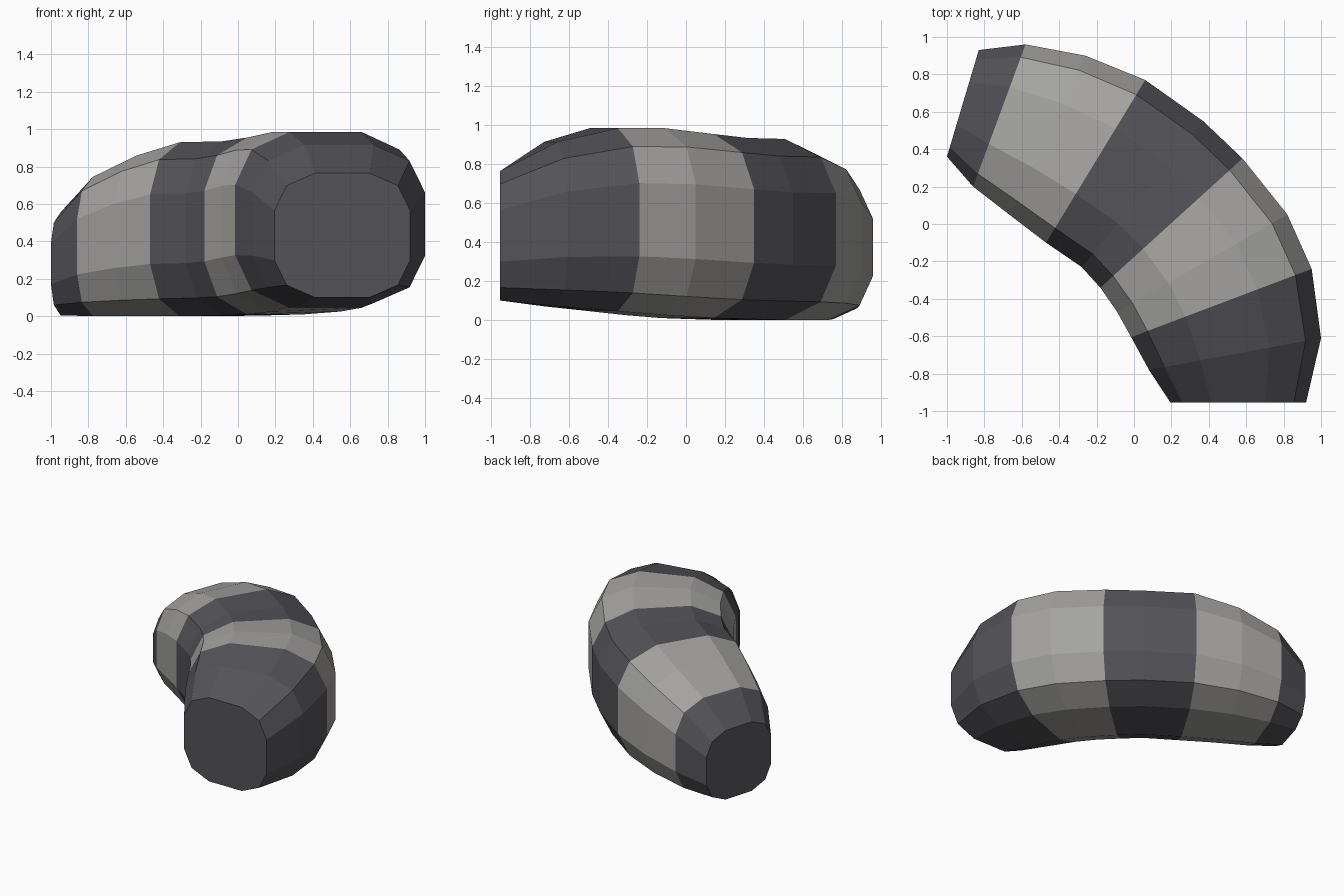
import bpy
import bmesh
from mathutils import Vector

default_cube = bpy.data.objects.get("Cube")
if default_cube:
    bpy.data.objects.remove(default_cube, do_unlink=True)


def make_material(name, colour):
    material = bpy.data.materials.new(name)
    material.use_nodes = True
    material.diffuse_color = (*colour, 1)
    shader = material.node_tree.nodes["Principled BSDF"]
    shader.inputs["Base Color"].default_value = (*colour, 1)
    shader.inputs["Roughness"].default_value = 0.8
    return material


dark_grey = make_material("dark grey", (0.088, 0.086, 0.098))
light_grey = make_material("light grey", (0.37, 0.365, 0.35))

# Rounded-square cross-section: one corner, mirrored into all four quadrants
corner = [(1, 0.4), (0.82, 0.8), (0.4, 1)]
section = (corner
           + [(-u, v) for u, v in reversed(corner)]
           + [(-u, -v) for u, v in corner]
           + [(u, -v) for u, v in reversed(corner)])

# Upright rings along the bend: outer point, inner point, (bottom, top)
rings = [
    ((-0.83, 0.93), (-1.0, 0.36), (0.005, 0.555)),
    ((-0.58, 0.96), (-0.86, 0.2), (0, 0.745)),
    ((-0.26, 0.9), (-0.66, 0.045), (0, 0.86)),
    ((0.06, 0.77), (-0.47, -0.1), (0, 0.93)),
    ((0.37, 0.55), (-0.28, -0.23), (0.005, 0.935)),
    ((0.58, 0.35), (-0.18, -0.34), (0.01, 0.955)),
    ((0.82, 0.05), (-0.09, -0.47), (0.025, 0.985)),
    ((0.95, -0.24), (-0.015, -0.605), (0.045, 0.985)),
    ((1.0, -0.61), (0.08, -0.78), (0.07, 0.915)),
    ((0.92, -0.955), (0.195, -0.955), (0.1, 0.765)),
]

bm = bmesh.new()
loops = []
for outer, inner, (bottom, top) in rings:
    outer, inner = Vector(outer), Vector(inner)
    centre, reach = (outer + inner) / 2, (outer - inner) / 2
    middle, half_height = (top + bottom) / 2, (top - bottom) / 2
    loop = []
    for u, v in section:
        x, y = centre + reach * u
        loop.append(bm.verts.new((x, y, middle + half_height * v)))
    loops.append(loop)

# Skin between rings, in alternating bands two rings long
for i, (a, b) in enumerate(zip(loops, loops[1:])):
    for j in range(len(section)):
        k = (j + 1) % len(section)
        face = bm.faces.new((a[j], a[k], b[k], b[j]))
        face.material_index = ((i + 1) // 2) % 2

# Flat dark end caps
for loop in (loops[0], loops[-1]):
    bm.faces.new(loop).material_index = 0

bmesh.ops.recalc_face_normals(bm, faces=bm.faces[:])
mesh = bpy.data.meshes.new("banded_body")
bm.to_mesh(mesh)
bm.free()
mesh.materials.append(dark_grey)
mesh.materials.append(light_grey)
body = bpy.data.objects.new("banded_body", mesh)
bpy.context.collection.objects.link(body)
